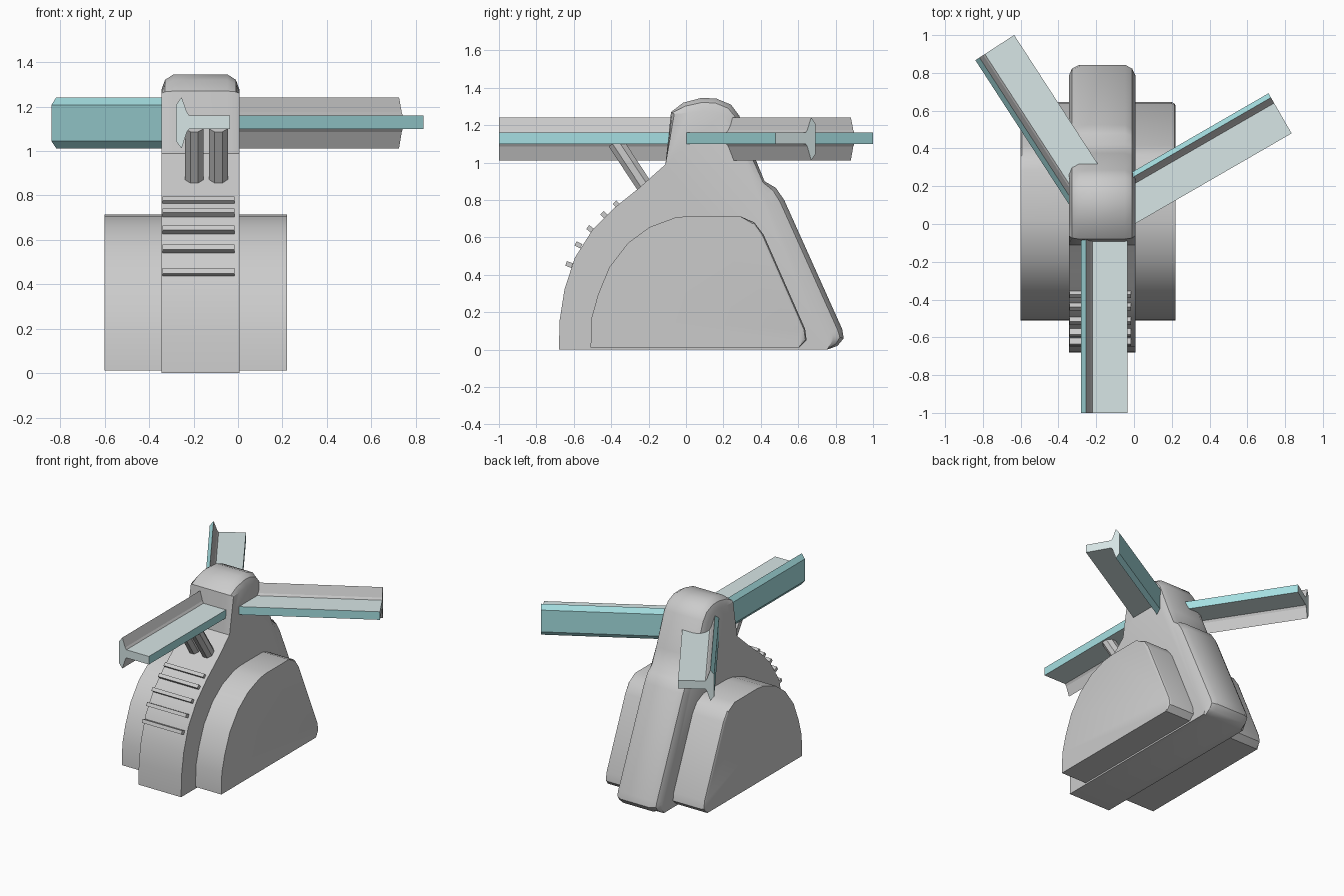
import bpy, bmesh
from math import radians, cos, sin
from mathutils import Vector, Matrix

if "Cube" in bpy.data.objects:
    bpy.data.objects.remove(bpy.data.objects["Cube"])


def material(name, rgb):
    m = bpy.data.materials.new(name)
    m.diffuse_color = (*rgb, 1)
    m.use_nodes = True
    m.node_tree.nodes["Principled BSDF"].inputs["Base Color"].default_value = m.diffuse_color
    return m


def finish(name, bm, angle=None, mats=()):
    bmesh.ops.recalc_face_normals(bm, faces=bm.faces)
    me = bpy.data.meshes.new(name)
    bm.to_mesh(me)
    bm.free()
    for m in mats:
        me.materials.append(m)
    if angle:
        me.shade_smooth()
        me.set_sharp_from_angle(angle=radians(angle))
    ob = bpy.data.objects.new(name, me)
    bpy.context.collection.objects.link(ob)
    return ob


def skin(bm, rings):
    """Join closed rings of points; return the side faces by profile edge."""
    vs = [[bm.verts.new(p) for p in r] for r in rings]
    n = len(vs[0])
    sides = [(i, bm.faces.new((a[i], a[(i + 1) % n], b[(i + 1) % n], b[i])))
             for a, b in zip(vs, vs[1:]) for i in range(n)]
    caps = [bm.faces.new(vs[0]), bm.faces.new(vs[-1])]
    return sides, caps


def shell(name, profile, x0, x1, dx):
    """Side profile (y, z, inset) across x, rounded at the rims by each inset."""
    n = len(profile)
    pts = [Vector(p[:2]) for p in profile]
    ins = []
    for i, p in enumerate(profile):
        t = (pts[(i + 1) % n] - pts[i]).normalized() + (pts[i] - pts[i - 1]).normalized()
        ins.append(Vector((t.y, -t.x)).normalized() * p[2])  # clockwise profile
    steps = [(0, 1), (0.3, 0.35), (1, 0)]
    rows = [(x0 + a * dx, k) for a, k in steps] + [(x1 - a * dx, k) for a, k in steps[::-1]]
    bm = bmesh.new()
    skin(bm, [[(x, *(p + v * k)) for p, v in zip(pts, ins)] for x, k in rows])
    return finish(name, bm, 32)


# Central tower: curved front, head on top, raised spine at the back
shell("tower", [
    (-0.68, 0, 0), (-0.675, 0.16, 0), (-0.65, 0.32, 0), (-0.595, 0.49, 0),
    (-0.50, 0.64, 0), (-0.38, 0.76, 0), (-0.25, 0.865, 0), (-0.11, 0.99, 0),
    (-0.08, 1.27, 0.02), (-0.015, 1.32, 0.06), (0.08, 1.345, 0.07), (0.16, 1.343, 0.07),
    (0.24, 1.31, 0.07), (0.285, 1.25, 0.06), (0.375, 1.01, 0.04), (0.42, 0.90, 0.03),
    (0.48, 0.865, 0.06), (0.525, 0.80, 0.07), (0.835, 0.11, 0.07), (0.843, 0.06, 0.06),
    (0.81, 0.02, 0.04), (0.755, 0, 0)], -0.345, 0.007, 0.055)

# Wider lower housing on both sides
shell("side_housing", [
    (-0.51, 0.012, 0), (-0.505, 0.17, 0), (-0.47, 0.295, 0), (-0.41, 0.44, 0),
    (-0.31, 0.57, 0), (-0.195, 0.655, 0), (-0.06, 0.705, 0), (0.02, 0.715, 0),
    (0.285, 0.715, 0), (0.365, 0.68, 0.01), (0.415, 0.615, 0.02), (0.637, 0.11, 0.02),
    (0.645, 0.05, 0.02), (0.605, 0.012, 0)], -0.60, 0.22, 0.02)

# Ribs across the curved front
for i, (y, z, tilt) in enumerate([(-0.625, 0.455, 20), (-0.575, 0.56, 27), (-0.512, 0.645, 38),
                                  (-0.437, 0.72, 45), (-0.37, 0.775, 45)]):
    bm = bmesh.new()
    bmesh.ops.create_cube(bm, size=1)
    bm.transform(Matrix.Translation((-0.178, y, z)) @ Matrix.Rotation(radians(-tilt), 4, 'X')
                 @ Matrix.Diagonal((0.325, 0.034, 0.026, 1)))
    finish(f"front_rib_{i + 1}", bm)

# Two struts under the front blade
for i, x in enumerate((-0.197, -0.088)):
    a, b = Vector((x, -0.378, 1.11)), Vector((x, -0.21, 0.855))
    bm = bmesh.new()
    bmesh.ops.create_cone(bm, cap_ends=True, segments=8, radius1=0.046, radius2=0.046,
                          depth=(b - a).length)
    bm.transform(Matrix.Translation((a + b) / 2) @ (b - a).to_track_quat('Z', 'Y').to_matrix().to_4x4()
                 @ Matrix.Rotation(radians(22.5), 4, 'Z'))
    finish(f"strut_{i + 1}", bm, 30)

# Blades: T-shaped section (offset from the flange face, height)
grey = material("blade_grey", (0.8, 0.8, 0.8))
teal = material("blade_teal", (0.38, 0.74, 0.76))
pale = material("blade_pale", (0.68, 0.79, 0.79))
section = [(0, 1.045), (0, 1.207), (0.026, 1.242), (0.05, 1.175), (0.06, 1.16),
           (0.245, 1.16), (0.245, 1.10), (0.06, 1.10), (0.05, 1.085), (0.026, 1.012)]
edge_mats = [1, 1, 0, 0, 2, 1, 2, 0, 0, 1]


def blade(name, tip, heading, side, length):
    d = Vector((cos(radians(heading)), sin(radians(heading))))
    w = Vector((-d.y, d.x)) * side
    bm = bmesh.new()
    rings = []
    for base in (Vector(tip), Vector(tip) - d * length):
        rings.append([(*(base + w * u), z) for u, z in section])
    sides, caps = skin(bm, rings)
    for i, f in sides:
        f.material_index = edge_mats[i]
    for f in caps:
        f.material_index = 2
    finish(name, bm, mats=(grey, teal, pale))


blade("front_blade", (-0.28, -1.0), -90, 1, 0.97)
blade("right_blade", (0.712, 0.692), 30, -1, 0.97)
blade("left_blade", (-0.84, 0.867), 123, -1, 0.95)
